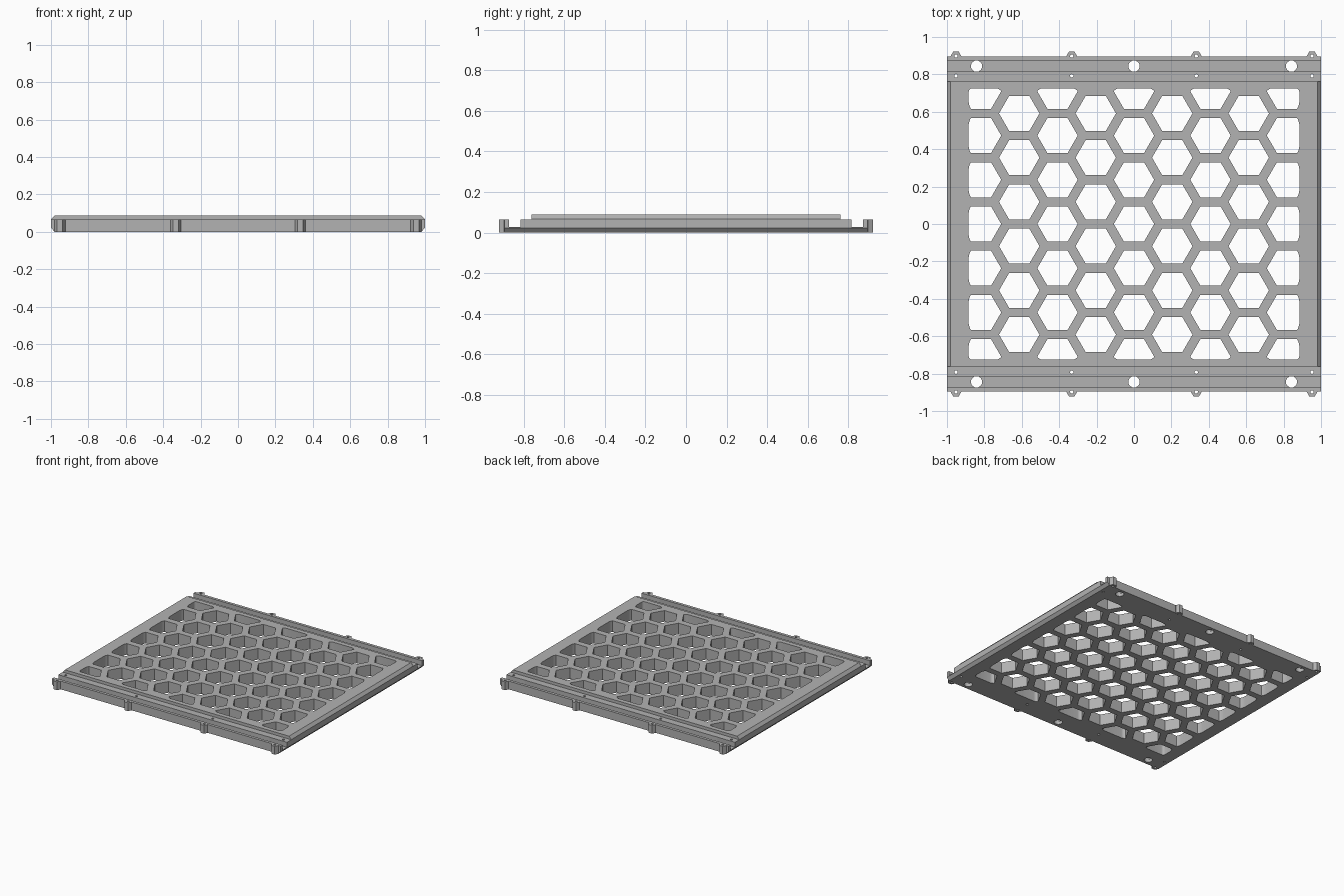
import bpy, bmesh, math
from mathutils import Vector

if "Cube" in bpy.data.objects:
    bpy.data.objects.remove(bpy.data.objects["Cube"], do_unlink=True)

grey = bpy.data.materials.new("plain grey")
grey.use_nodes = True
grey.diffuse_color = (0.45, 0.45, 0.45, 1)
grey.node_tree.nodes["Principled BSDF"].inputs["Base Color"].default_value = grey.diffuse_color

TOP, LEDGE, FLOOR = 0.088, 0.065, 0.026
BOLT_X = (-0.952, -0.333, 0.333, 0.952)
PITCH_X, PITCH_Y, CELL_R = 0.2045, 0.2365, 0.108
FIELD_X, FIELD_Y = 0.884, 0.725


def finish(bm, name):
    bmesh.ops.recalc_face_normals(bm, faces=bm.faces)
    mesh = bpy.data.meshes.new(name)
    bm.to_mesh(mesh)
    bm.free()
    mesh.materials.append(grey)
    obj = bpy.data.objects.new(name, mesh)
    bpy.context.collection.objects.link(obj)
    return obj


def slice_off(bm, point, normal):
    """Trim everything beyond a plane and cap the cut."""
    cut = bmesh.ops.bisect_plane(bm, geom=bm.verts[:] + bm.edges[:] + bm.faces[:], dist=1e-5,
                                 plane_co=point, plane_no=normal, clear_outer=True)
    edges = [e for e in cut["geom_cut"] if isinstance(e, bmesh.types.BMEdge)]
    if edges:
        bmesh.ops.edgeloop_fill(bm, edges=edges)


def add_prism(bm, x, y, radius, sides, low, high):
    ring = [bm.verts.new((x + radius * math.cos(math.tau * i / sides),
                          y + radius * math.sin(math.tau * i / sides), low)) for i in range(sides)]
    face = bm.faces.new(ring)
    new = bmesh.ops.extrude_face_region(bm, geom=[face])["geom"]
    bmesh.ops.translate(bm, vec=(0, 0, high - low),
                        verts=[v for v in new if isinstance(v, bmesh.types.BMVert)])


def add_cell(target, x, y):
    """Hexagonal opening, trimmed to the field with rounded trimmed corners."""
    bm = bmesh.new()
    add_prism(bm, x, y, CELL_R, 6, -0.1, 0.2)
    for s in (-1, 1):
        slice_off(bm, (s * FIELD_X, 0, 0), (s, 0, 0))
        slice_off(bm, (0, s * FIELD_Y, 0), (0, s, 0))

    def trimmed(v):
        return abs(abs(v.co.x) - FIELD_X) < 1e-4 or abs(abs(v.co.y) - FIELD_Y) < 1e-4
    edges = [e for e in bm.edges if abs(e.verts[0].co.z - e.verts[1].co.z) > 0.1 and trimmed(e.verts[0])]
    if edges:
        bmesh.ops.bevel(bm, geom=edges, offset=0.018, segments=4, profile=0.5, affect='EDGES')
    bmesh.ops.recalc_face_normals(bm, faces=bm.faces)
    temp = bpy.data.meshes.new("cell")
    bm.to_mesh(temp)
    bm.free()
    target.from_mesh(temp)
    bpy.data.meshes.remove(temp)


def combine(body, other, operation):
    mod = body.modifiers.new(operation, 'BOOLEAN')
    mod.object, mod.operation, mod.solver = other, operation, 'EXACT'
    bpy.context.view_layer.objects.active = body
    bpy.ops.object.modifier_apply(modifier=mod.name)
    bpy.data.objects.remove(other, do_unlink=True)


# Panel: stepped cross-section with a groove behind each rim, extruded sideways
half = [(0.895, 0), (0.895, LEDGE), (0.872, LEDGE), (0.872, FLOOR),
        (0.816, FLOOR), (0.816, LEDGE), (0.762, LEDGE), (0.762, TOP)]
profile = half + [(-y, z) for y, z in reversed(half)]
bm = bmesh.new()
face = bm.faces.new([bm.verts.new((-1, y, z)) for y, z in profile])
new = bmesh.ops.extrude_face_region(bm, geom=[face])["geom"]
bmesh.ops.translate(bm, vec=(2, 0, 0), verts=[v for v in new if isinstance(v, bmesh.types.BMVert)])
bmesh.ops.recalc_face_normals(bm, faces=bm.faces)

# Chamfers along the two sides
for s in (-1, 1):
    slice_off(bm, (s, 0, LEDGE + 0.001), Vector((s, 0, 0.9)).normalized())
    slice_off(bm, (s, 0, 0.022), Vector((s, 0, -0.9)).normalized())
panel = finish(bm, "honeycomb_panel")

# Hexagonal bolt lugs on the rims
bm = bmesh.new()
for x in BOLT_X:
    for s in (-1, 1):
        add_prism(bm, x, s * 0.897, 0.0289, 6, 0, LEDGE)
combine(panel, finish(bm, "bolt_lugs"), 'UNION')

# Openings: honeycomb, mounting holes and bolt holes
bm = bmesh.new()
for col in range(-4, 5):
    rows = range(-3, 4) if col % 2 == 0 else [r + 0.5 for r in range(-3, 3)]
    for row in rows:
        add_cell(bm, col * PITCH_X, row * PITCH_Y)
for s in (-1, 1):
    for x in (-0.842, 0, 0.842):
        add_prism(bm, x, s * 0.844, 0.03, 32, -0.1, 0.2)
    for x in BOLT_X:
        for y in (0.792, 0.898):
            add_prism(bm, x, s * y, 0.009, 16, -0.1, 0.2)
combine(panel, finish(bm, "openings"), 'DIFFERENCE')

# Smooth the round walls, keep the rest crisp
bpy.ops.object.select_all(action='DESELECT')
panel.select_set(True)
bpy.context.view_layer.objects.active = panel
bpy.ops.object.shade_smooth_by_angle(angle=math.radians(25))
